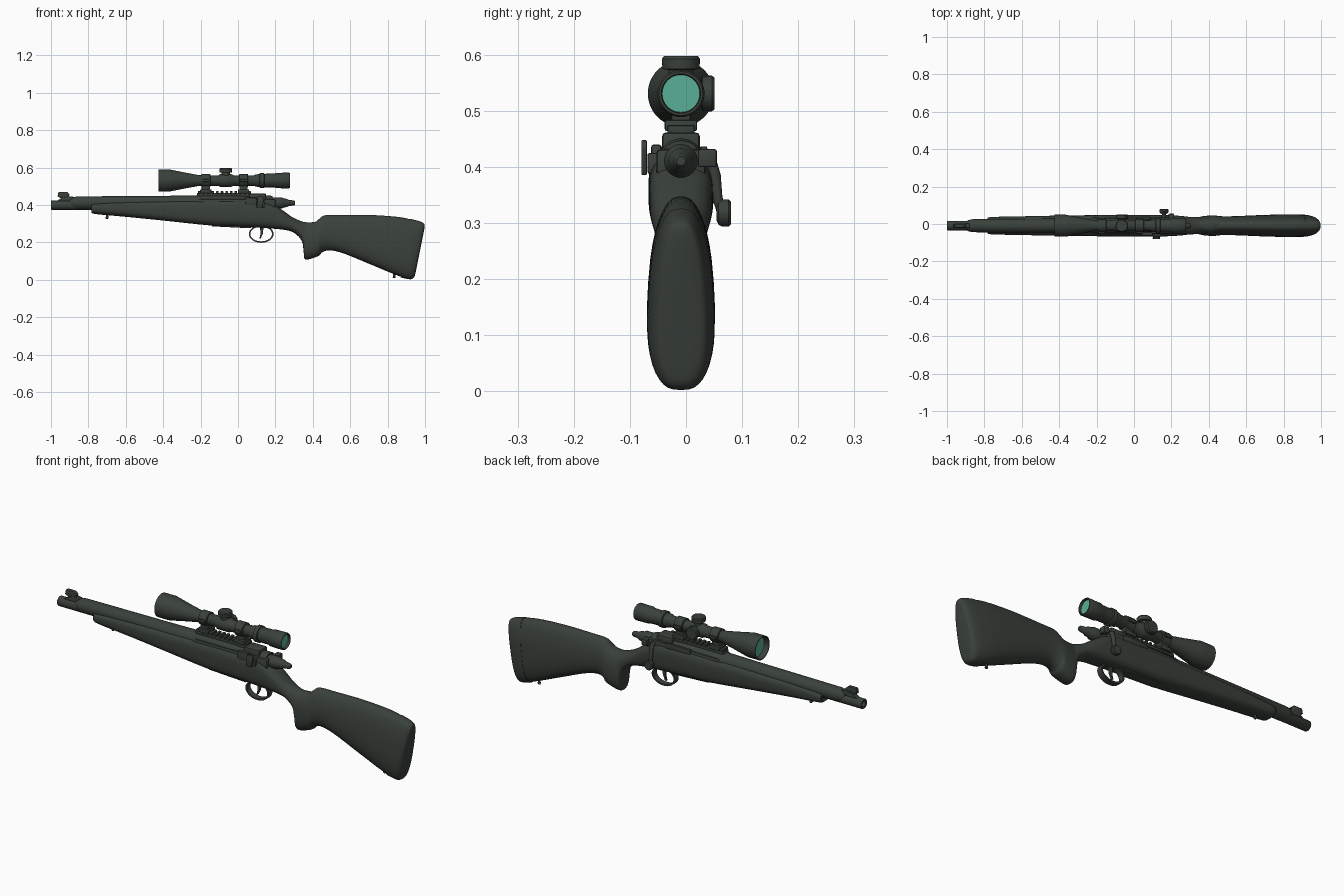
import bpy, bmesh, math
from mathutils import Vector

if "Cube" in bpy.data.objects:
    bpy.data.objects.remove(bpy.data.objects["Cube"])

CY = -0.009   # the whole gun sits slightly off y = 0, the bolt knob balances it


def material(name, rgb):
    m = bpy.data.materials.new(name)
    m.diffuse_color = (*rgb, 1)
    m.use_nodes = True
    m.node_tree.nodes["Principled BSDF"].inputs["Base Color"].default_value = m.diffuse_color
    return m


DARK = material("dark olive", (0.042, 0.052, 0.043))
GLASS = material("green glass", (0.10, 0.42, 0.31))


def finish(name, bm, mat=DARK, angle=35):
    bmesh.ops.remove_doubles(bm, verts=bm.verts, dist=1e-6)
    bmesh.ops.recalc_face_normals(bm, faces=bm.faces)
    me = bpy.data.meshes.new(name)
    bm.to_mesh(me)
    bm.free()
    ob = bpy.data.objects.new(name, me)
    bpy.context.collection.objects.link(ob)
    me.materials.append(mat)
    bpy.ops.object.select_all(action='DESELECT')
    ob.select_set(True)
    bpy.context.view_layer.objects.active = ob
    bpy.ops.object.shade_smooth_by_angle(angle=math.radians(angle))
    return ob


def skin(name, rings, mat=DARK, angle=35):
    """Join closed rings of points into a capped tube."""
    bm = bmesh.new()
    rows = [[bm.verts.new(p) for p in r] for r in rings]
    n = len(rows[0])
    for a, b in zip(rows, rows[1:]):
        for i in range(n):
            bm.faces.new((a[i], a[(i + 1) % n], b[(i + 1) % n], b[i]))
    bm.faces.new(rows[0])
    bm.faces.new(rows[-1])
    return finish(name, bm, mat, angle)


def lathe(name, profile, center, axis='x', seg=40, mat=DARK):
    """Turn (position, radius) pairs round an axis through center."""
    rings = []
    for p, r in profile:
        ring = []
        for i in range(seg):
            t = 2 * math.pi * i / seg
            u, v = r * math.cos(t), r * math.sin(t)
            d = {'x': (p, u, v), 'y': (u, p, v), 'z': (u, v, p)}[axis]
            ring.append(Vector(center) + Vector(d))
        rings.append(ring)
    return skin(name, rings, mat)


def plate(name, pts, half, y=CY, bevel=0.0):
    """Extrude an x-z outline across y."""
    bm = bmesh.new()
    f = bm.faces.new([bm.verts.new((x, y - half, z)) for x, z in pts])
    g = bmesh.ops.extrude_face_region(bm, geom=[f])['geom']
    bmesh.ops.translate(bm, vec=(0, 2 * half, 0),
                        verts=[v for v in g if isinstance(v, bmesh.types.BMVert)])
    if bevel:
        bmesh.ops.bevel(bm, geom=bm.edges[:], offset=bevel, segments=2,
                        profile=0.5, affect='EDGES')
    return finish(name, bm)


def box(name, x0, x1, y0, y1, z0, z1, bevel=0.004):
    return plate(name, [(x0, z0), (x1, z0), (x1, z1), (x0, z1)],
                 (y1 - y0) / 2, (y0 + y1) / 2, bevel)


def rod(name, path, radii, seg=14):
    """Round bar through points."""
    rings = []
    pts = [Vector(p) for p in path]
    for i, p in enumerate(pts):
        d = (pts[min(i + 1, len(pts) - 1)] - pts[max(i - 1, 0)]).normalized()
        u = d.cross(Vector((1, 0, 0))).normalized()
        v = d.cross(u)
        rings.append([p + radii[i] * (u * math.cos(k * 2 * math.pi / seg)
                                      + v * math.sin(k * 2 * math.pi / seg)) for k in range(seg)])
    return skin(name, rings)


def spline(rows, steps=4):
    out = []
    for i in range(len(rows) - 1):
        p = [rows[max(0, min(len(rows) - 1, i + k))] for k in (-1, 0, 1, 2)]
        for s in range(steps):
            t = s / steps
            out.append([0.5 * (2 * b + (c - a) * t + (2 * a - 5 * b + 4 * c - d) * t * t
                               + (3 * b - a - 3 * c + d) * t ** 3) for a, b, c, d in zip(*p)])
    return out + [rows[-1]]


def loft(name, rows, seg=44):
    """Rows: bottom x, bottom z, top x, top z, half width, squareness."""
    rings = []
    for xb, zb, xt, zt, w, e in spline(rows):
        taper = 0.32 * min(1, max(0, (xt - 0.2) / 0.3))   # comb narrows toward the top
        ring = []
        for i in range(seg):
            a = 2 * math.pi * i / seg
            c, s = math.cos(a), math.sin(a)
            c = math.copysign(abs(c) ** (2 / e), c)
            s = math.copysign(abs(s) ** (2 / e), s)
            h = (s + 1) / 2
            ring.append((xb + (xt - xb) * h, CY + w * c * (1 - taper * h * h),
                         zb + (zt - zb) * h))
        rings.append(ring)
    return skin(name, rings, angle=45)


# Stock: forend, wrist, pistol grip and butt in one loft
loft("stock", [
    (-.780, .362, -.780, .402, .036, 2.6), (-.765, .352, -.768, .412, .046, 2.6),
    (-.60, .337, -.60, .420, .050, 2.8), (-.40, .317, -.40, .424, .054, 3),
    (-.15, .291, -.15, .428, .057, 3.2), (.00, .285, .00, .428, .058, 3.2),
    (.17, .275, .15, .420, .057, 3), (.26, .265, .23, .378, .053, 2.7),
    (.305, .248, .29, .335, .048, 2.3), (.342, .205, .34, .313, .047, 2.2),
    (.352, .140, .365, .308, .050, 2.3), (.362, .108, .380, .307, .053, 2.5),
    (.430, .127, .415, .311, .058, 2.5), (.450, .147, .435, .327, .056, 2.3),
    (.490, .158, .465, .345, .053, 2.3), (.565, .141, .55, .347, .055, 2.4),
    (.70, .086, .70, .347, .061, 2.6), (.82, .036, .85, .337, .064, 2.8),
    (.875, .015, .925, .323, .062, 2.8)])

# Butt pad, a hair larger than the stock so the seam reads
loft("butt_pad", [
    (.870, .013, .920, .326, .0635, 2.9), (.90, .006, .955, .318, .061, 2.9),
    (.925, .003, .982, .309, .055, 2.9), (.942, .014, .996, .298, .044, 2.9),
    (.950, .040, .997, .275, .026, 2.7)])

# Barrel with hollow muzzle, and the thicker sleeve behind it
lathe("barrel", [(-.94, .014), (-.998, .014), (-1.0, .017), (-1.0, .023), (-.997, .025),
                 (-.60, .025)], (0, CY, .399))
lathe("barrel_sleeve", [(-.90, .020), (-.885, .030), (-.86, .035), (-.40, .038), (-.18, .041)],
      (0, CY, .411))

# Front sight
plate("front_sight_ramp", [(-.97, .42), (-.88, .42), (-.88, .444), (-.90, .447), (-.945, .438)],
      .012, bevel=.002)
plate("front_sight_blade", [(-.965, .445), (-.945, .436), (-.905, .440), (-.90, .458),
                            (-.915, .470), (-.96, .470)], .009, bevel=.002)

# Receiver
lathe("receiver_ring", [(-.23, .036), (-.22, .043), (.0, .043), (.03, .040), (.17, .040),
                        (.185, .036)], (0, CY, .411))
box("receiver_body", -.21, .20, CY - .044, CY + .044, .37, .432, .008)
box("receiver_bridge", .06, .15, CY - .034, CY + .034, .42, .462, .008)
box("ejection_port_frame", -.05, .09, CY + .035, CY + .047, .405, .437, .003)
box("port_cover", .04, .10, CY - .053, CY - .035, .395, .440, .004)

# Bolt, shroud and cocking piece
lathe("bolt", [(.14, .027), (.20, .030), (.235, .030), (.245, .024), (.262, .022), (.27, .017),
               (.30, .013), (.306, .008)], (0, CY, .411))
rod("bolt_handle", [(.16, .015, .415), (.16, .043, .415), (.16, .052, .385), (.16, .056, .345),
                    (.16, .064, .32)], [.012, .012, .010, .009, .009])
lathe("bolt_knob", [(.054, .012), (.058, .021), (.064, .024), (.076, .024), (.080, .020)],
      (.16, 0, .318), 'y', 28)
box("safety_lever", .185, .215, CY + .03, CY + .064, .40, .432, .004)

# Bolt release lever on the left
box("release_base", .10, .145, CY - .06, CY - .03, .388, .425, .004)
plate("release_lever", [(.10, .386), (.13, .386), (.14, .435), (.13, .448), (.105, .445)],
      .005, -.0745, .002)

# Scope rail with cross slots
box("scope_rail", -.22, .07, CY - .020, CY + .020, .445, .464, .003)
for i in range(12):
    x = -.215 + i * .0245
    box(f"rail_tooth_{i + 1}", x, x + .014, CY - .024, CY + .024, .460, .474, .002)

# Scope tube, hollow at both ends
SC = (0, CY, .531)
lathe("scope_body", [(-.395, .050), (-.42, .052), (-.425, .055), (-.425, .059), (-.365, .059),
                     (-.345, .055), (-.275, .041), (-.215, .030), (-.195, .028), (-.105, .028),
                     (-.095, .034), (-.035, .034), (-.025, .028), (.085, .028), (.095, .033),
                     (.115, .034), (.118, .041), (.138, .041), (.141, .036), (.195, .037),
                     (.205, .041), (.272, .042), (.277, .039), (.277, .035), (.262, .033)],
      SC, seg=48)
lathe("objective_lens", [(-.400, .0505), (-.394, .0505)], SC, mat=GLASS)
lathe("ocular_lens", [(.261, .0335), (.266, .0335)], SC, mat=GLASS)

# Turrets: elevation on top, windage on the +y side
TX = -.065
lathe("top_turret", [(.02, .022), (.042, .022), (.044, .033), (.062, .034), (.067, .030)],
      (TX, CY, .531), 'z', 32)
lathe("side_turret", [(.02, .022), (.036, .022), (.038, .031), (.055, .032), (.060, .028)],
      (TX, CY, .531), 'y', 32)

# Scope rings and their clamps
for n, x in (("front", -.172), ("rear", .03)):
    lathe(f"{n}_scope_ring", [(x - .024, .030), (x - .022, .035), (x + .022, .035),
                              (x + .024, .030)], SC)
    box(f"{n}_ring_stem", x - .022, x + .022, CY - .017, CY + .017, .474, .508, .003)
    box(f"{n}_ring_foot", x - .030, x + .030, CY - .029, CY + .029, .464, .484, .004)
    for s in (-1, 1):
        box(f"{n}_ring_screw_lug_{'left' if s < 0 else 'right'}", x - .018, x + .018,
            CY + s * .036 - .006, CY + s * .036 + .006, .524, .538, .002)

# Trigger guard: oval hoop with an open middle
for part, a0, a1 in (("front", 90, 270), ("rear", 270, 450)):
    ang = [math.radians(a0 + (a1 - a0) * i / 16) for i in range(17)]
    outer = [(.124 + .066 * math.cos(a), .245 + .047 * math.sin(a)) for a in ang]
    inner = [(.124 + .058 * math.cos(a), .245 + .039 * math.sin(a)) for a in reversed(ang)]
    plate(f"trigger_guard_{part}", outer + inner, .015)
plate("trigger", [(.118, .285), (.136, .285), (.134, .250), (.122, .222), (.114, .220),
                  (.120, .245)], .006, bevel=.0015)

# Floor plate below the magazine
plate("floor_plate", [(-.14, .300), (.07, .295), (.07, .276), (.04, .277), (-.14, .286)],
      .026, bevel=.003)

# Sling studs
for n, x, z in (("front", -.70, .342), ("rear", .835, .026)):
    lathe(f"{n}_sling_stud", [(-.016, .005), (-.012, .008), (.0, .006), (.015, .006)],
          (x, CY, z), 'z', 16)
